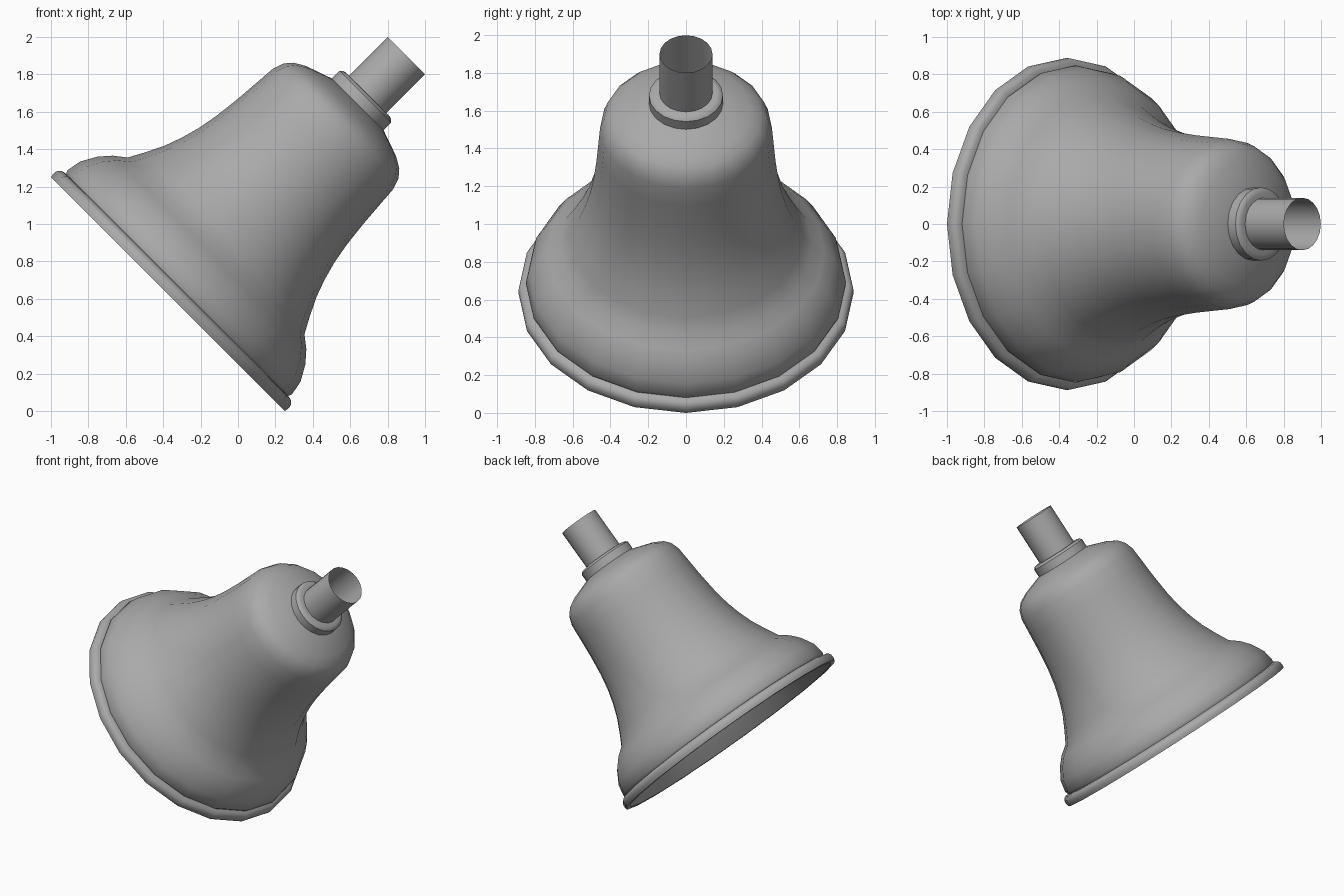
import bpy
import bmesh
import math
from mathutils import Matrix

cube = bpy.data.objects.get("Cube")
if cube:
    bpy.data.objects.remove(cube, do_unlink=True)

SEGMENTS = 20

# One plain grey for the whole bell
grey = bpy.data.materials.new("grey_metal")
colour = (0.4, 0.4, 0.4, 1)
grey.use_nodes = True
grey.diffuse_color = colour
grey.node_tree.nodes["Principled BSDF"].inputs["Base Color"].default_value = colour

# Bell axis leans 45 degrees towards +x, starting at the mouth centre
tilt = Matrix.Translation((-0.375, 0, 0.625)) @ Matrix.Rotation(math.radians(45), 4, "Y")


def lathe(name, profile, closed=False):
    """Revolve (radius, height) points around the bell axis."""
    bm = bmesh.new()
    verts = [bm.verts.new((r, 0, h)) for r, h in profile]
    edges = [bm.edges.new(pair) for pair in zip(verts, verts[1:])]
    if closed:
        edges.append(bm.edges.new((verts[-1], verts[0])))
    bmesh.ops.spin(bm, geom=verts + edges, cent=(0, 0, 0), axis=(0, 0, 1),
                   angle=math.tau, steps=SEGMENTS, use_merge=True)
    bmesh.ops.remove_doubles(bm, verts=bm.verts, dist=0.0005)
    bmesh.ops.recalc_face_normals(bm, faces=bm.faces)
    # The widest faces must point away from the axis
    side = max(bm.faces, key=lambda f: f.calc_center_median().xy.length)
    if side.normal.xy.dot(side.calc_center_median().xy) < 0:
        bmesh.ops.reverse_faces(bm, faces=bm.faces)
    mesh = bpy.data.meshes.new(name)
    bm.to_mesh(mesh)
    bm.free()
    mesh.materials.append(grey)
    obj = bpy.data.objects.new(name, mesh)
    obj.matrix_world = tilt
    bpy.context.collection.objects.link(obj)
    return obj


parts = [
    # Thick-lipped shell: crown, shoulder, waist and flare, then the
    # rounded rim, then the sloping inside wall back up to the crown
    lathe("bell_body", [
        (0, 1.45), (0.19, 1.437), (0.34, 1.385), (0.4, 1.35), (0.434, 1.31),
        (0.455, 1.25), (0.464, 1.13), (0.474, 1.0), (0.49, 0.86), (0.51, 0.75),
        (0.537, 0.65), (0.573, 0.55), (0.622, 0.45), (0.668, 0.365), (0.732, 0.315),
        (0.785, 0.255), (0.833, 0.17), (0.848, 0.09), (0.84, 0.07),
        (0.862, 0.066), (0.876, 0.057), (0.886, 0.042), (0.888, 0.02), (0.884, 0),
        (0.85, 0), (0.74, 0.13), (0.65, 0.28), (0.57, 0.45), (0.5, 0.65),
        (0.455, 0.86), (0.435, 1.13), (0.415, 1.27), (0.36, 1.34), (0.19, 1.4),
        (0, 1.41)]),
    # Collar where the stem meets the crown
    lathe("collar", [
        (0.13, 1.42), (0.196, 1.42), (0.196, 1.493),
        (0.184, 1.505), (0.167, 1.51), (0.13, 1.51)], closed=True),
    # Open tube on top
    lathe("stem", [(0.14, 1.44), (0.14, 1.803)]),
]

bpy.ops.object.select_all(action="DESELECT")
for part in parts:
    part.select_set(True)
bpy.context.view_layer.objects.active = parts[0]
bpy.ops.object.shade_smooth_by_angle(angle=math.radians(40))
